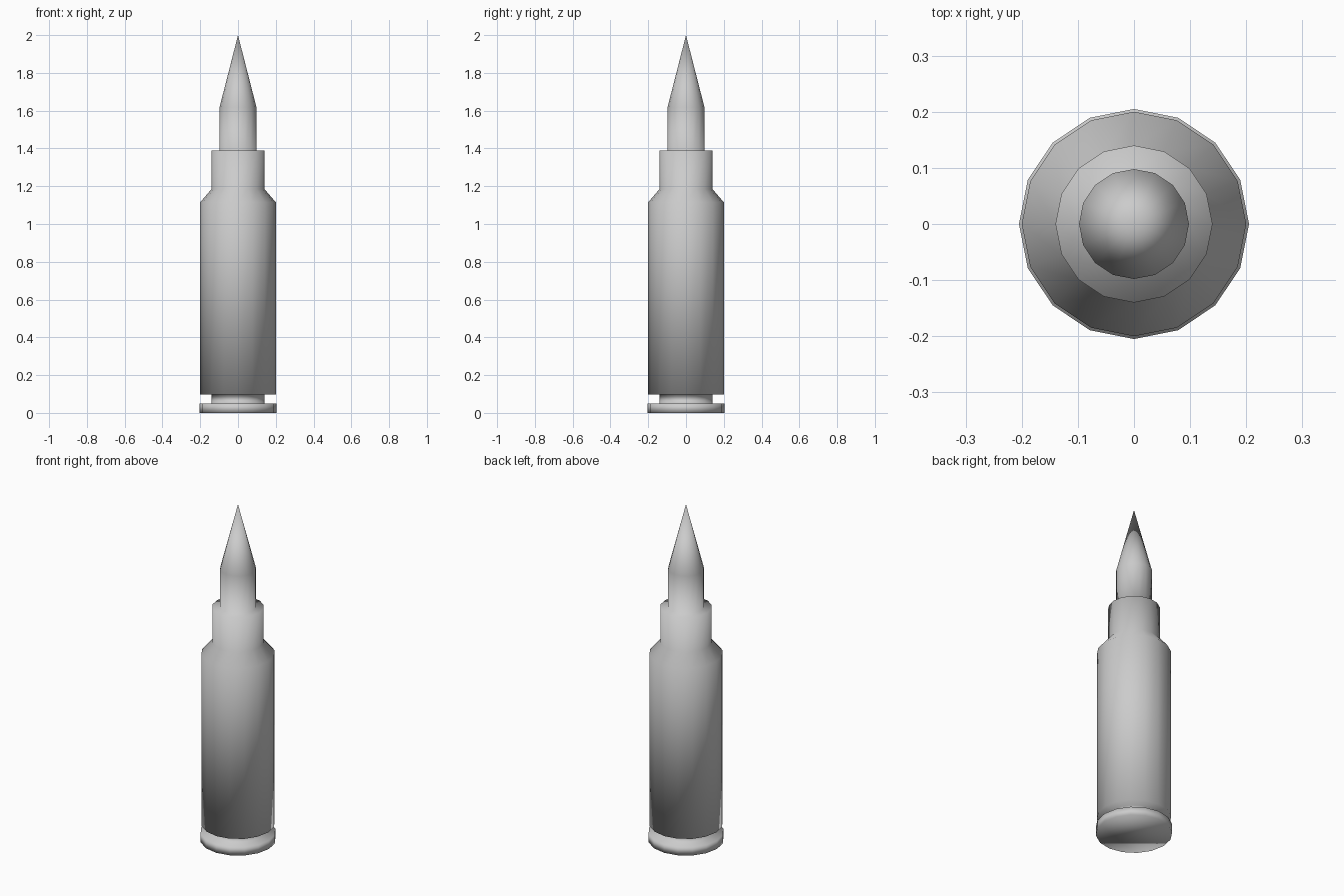
import bpy, bmesh
from math import cos, sin, pi

if "Cube" in bpy.data.objects:
    bpy.data.objects.remove(bpy.data.objects["Cube"])

SIDES = 16


def lathe(name, profile):
    """Spin a (radius, z) profile about z; the ends close to a cap or a point."""
    bm = bmesh.new()
    rings = []
    for r, z in profile:
        rings.append([bm.verts.new((r * cos(2 * pi * i / SIDES),
                                    r * sin(2 * pi * i / SIDES), z))
                      for i in range(SIDES)])
    for low, high in zip(rings, rings[1:]):
        for i in range(SIDES):
            j = (i + 1) % SIDES
            bm.faces.new((low[i], low[j], high[j], high[i]))
    bm.faces.new(rings[0][::-1])
    # merge the zero-radius ring into the tip
    bmesh.ops.remove_doubles(bm, verts=bm.verts[:], dist=1e-5)
    bmesh.ops.recalc_face_normals(bm, faces=bm.faces[:])
    for f in bm.faces:
        f.smooth = True
    mesh = bpy.data.meshes.new(name)
    bm.to_mesh(mesh)
    bm.free()
    obj = bpy.data.objects.new(name, mesh)
    bpy.context.collection.objects.link(obj)
    return obj


# base rim and extractor groove
base = [(0.205, 0.0), (0.205, 0.05), (0.14, 0.05), (0.14, 0.097)]
# case body, shoulder and neck
case = [(0.20, 0.097), (0.20, 1.115), (0.14, 1.185), (0.14, 1.39)]
# pointed tip seated in the neck
tip = [(0.098, 1.39), (0.098, 1.617), (0.0, 2.0)]

lathe("cartridge", base + case + tip)
